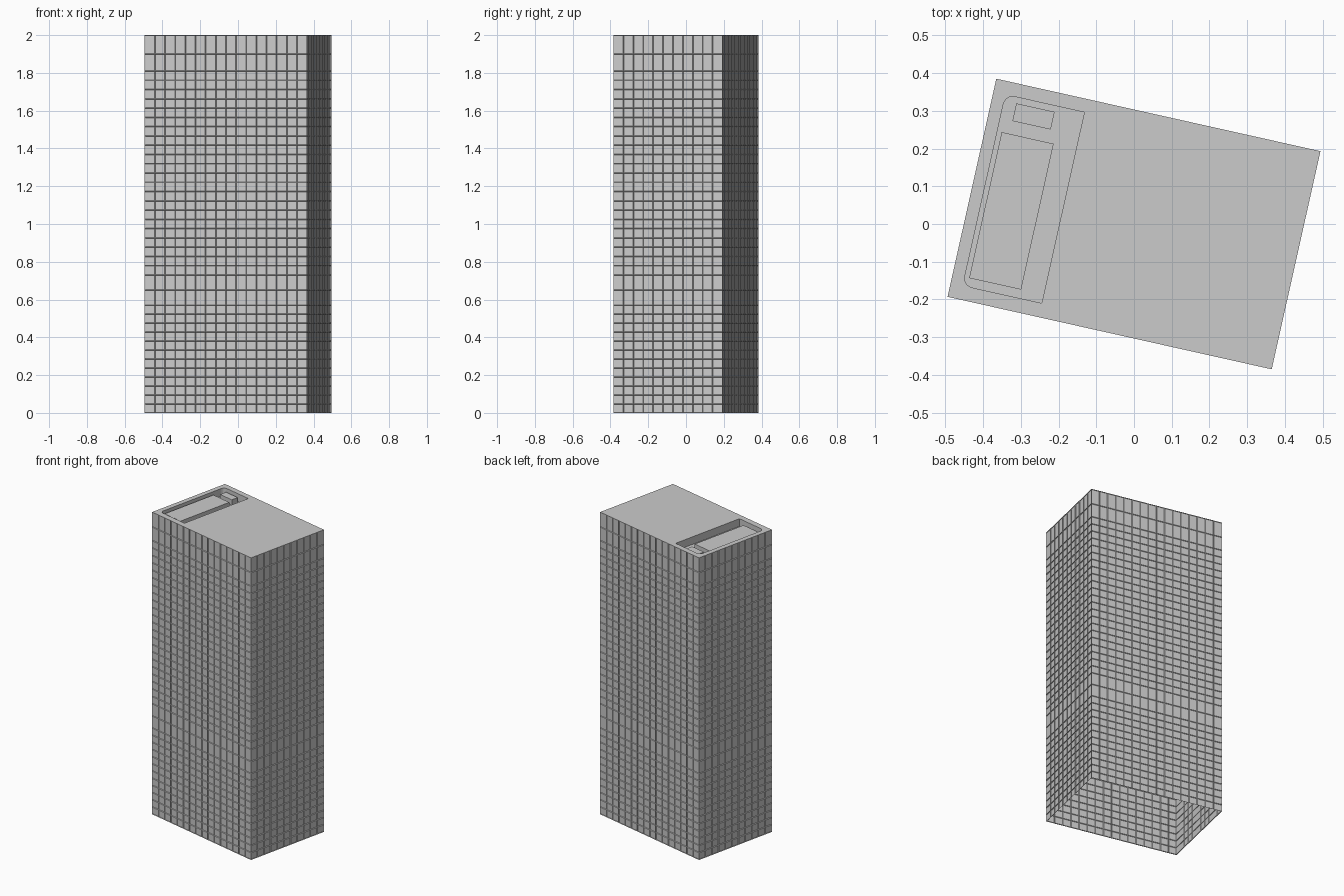
import bpy, bmesh, math

if "Cube" in bpy.data.objects:
    bpy.data.objects.remove(bpy.data.objects["Cube"])

TURN = math.radians(-12.6)      # footprint is turned clockwise
HX, HY, H = 0.44, 0.296, 2.0    # half width, half depth, height
PIT_Z = 1.95


def finish(bm, name):
    me = bpy.data.meshes.new(name)
    bm.to_mesh(me)
    bm.free()
    ob = bpy.data.objects.new(name, me)
    ob.rotation_euler.z = TURN
    bpy.context.collection.objects.link(ob)
    return ob


def loop_edges(bm, pts, z):
    vs = [bm.verts.new((x, y, z)) for x, y in pts]
    return vs, [bm.edges.new((vs[i], vs[(i + 1) % len(vs)])) for i in range(len(vs))]


# Floor levels: low floors, two tall service floors, upper floors, two tall top floors
heights = [0.0475] * 12 + [0.08] * 2 + [1.08 / 22] * 22 + [0.09, 0.10]
levels = [0.0]
for h in heights:
    levels.append(levels[-1] + h)
levels[-1] = H

# Facade: open shell of panels around the footprint, each window slightly recessed
corners = [(-HX, -HY), (HX, -HY), (HX, HY), (-HX, HY)]
ring = []
for i, n in enumerate((16, 11, 16, 11)):
    (ax, ay), (bx, by) = corners[i], corners[(i + 1) % 4]
    ring += [(ax + (bx - ax) * k / n, ay + (by - ay) * k / n) for k in range(n)]
bm = bmesh.new()
rows = [[bm.verts.new((x, y, z)) for x, y in ring] for z in levels]
n = len(ring)
for low, high in zip(rows, rows[1:]):
    for k in range(n):
        m = (k + 1) % n
        bm.faces.new((low[k], low[m], high[m], high[k]))
bm.normal_update()
bmesh.ops.inset_individual(bm, faces=bm.faces[:], thickness=0.0035, depth=-0.004)
finish(bm, "facade")

# Roof with a sunken plant well, rounded on its outer corners
x0, x1, y0, y1, r = -0.407, -0.193, -0.258, 0.26, 0.025
well = [(x1, y0), (x1, y1)]
for cy, start in ((y1 - r, 90), (y0 + r, 180)):
    for k in range(6):
        a = math.radians(start + 18 * k)
        well.append((x0 + r + r * math.cos(a), cy + r * math.sin(a)))
bm = bmesh.new()
_, outer = loop_edges(bm, corners, H)
top, inner = loop_edges(bm, well, H)
bmesh.ops.triangle_fill(bm, edges=outer + inner, use_beauty=True, normal=(0, 0, 1))
finish(bm, "roof")

# Well walls and floor
bm = bmesh.new()
top, _ = loop_edges(bm, well, H)
bot, _ = loop_edges(bm, well, PIT_Z)
for k in range(len(well)):
    m = (k + 1) % len(well)
    bm.faces.new((top[k], top[m], bot[m], bot[k]))
bm.faces.new(bot)
finish(bm, "roof_well")

# Plant boxes standing in the well
for name, bx0, bx1, by0, by1, top_z in (
        ("large_plant_box", -0.395, -0.254, -0.235, 0.161, 1.985),
        ("small_plant_box", -0.374, -0.27, 0.196, 0.244, 1.985)):
    bm = bmesh.new()
    bmesh.ops.create_cube(bm, size=1)
    for v in bm.verts:
        v.co = (bx1 if v.co.x > 0 else bx0, by1 if v.co.y > 0 else by0,
                top_z if v.co.z > 0 else PIT_Z)
    finish(bm, name)
